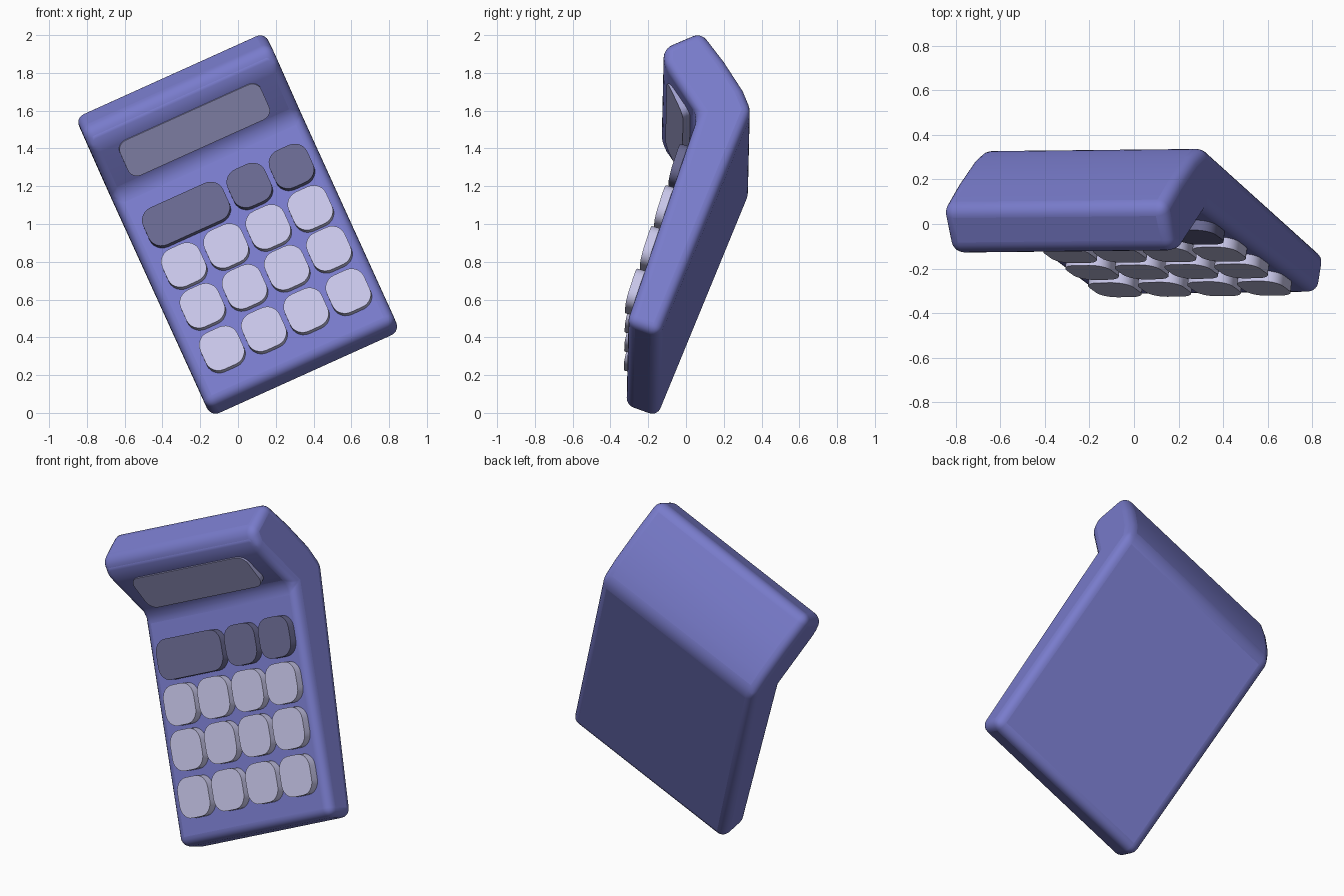
import bpy, bmesh
from math import radians, sin, cos, pi
from mathutils import Matrix

if "Cube" in bpy.data.objects:
    bpy.data.objects.remove(bpy.data.objects["Cube"])

# whole model leans sideways about the y axis
LEAN = (Matrix.Translation((0, 0, 1.0)) @ Matrix.Rotation(radians(0.6), 4, 'Z')
        @ Matrix.Rotation(radians(-24.3), 4, 'Y'))


def material(name, rgb):
    m = bpy.data.materials.new(name)
    m.diffuse_color = (*rgb, 1)
    m.use_nodes = True
    m.node_tree.nodes["Principled BSDF"].inputs["Base Color"].default_value = m.diffuse_color
    return m


BODY = material("body_violet", (0.19, 0.20, 0.60))
PALE = material("pale_key", (0.58, 0.57, 0.82))
DARK = material("dark_key", (0.14, 0.14, 0.28))
GLASS = material("screen_grey", (0.35, 0.35, 0.62))


def prism(name, outline, depth_vec, matrix, mat, bevel, segments):
    """Extrude a closed outline, place it and round its edges."""
    bm = bmesh.new()
    face = bm.faces.new([bm.verts.new(p) for p in outline])
    ext = bmesh.ops.extrude_face_region(bm, geom=[face])
    verts = [g for g in ext['geom'] if isinstance(g, bmesh.types.BMVert)]
    bmesh.ops.translate(bm, verts=verts, vec=depth_vec)
    bmesh.ops.recalc_face_normals(bm, faces=bm.faces)
    me = bpy.data.meshes.new(name)
    bm.to_mesh(me)
    bm.free()
    me.materials.append(mat)
    ob = bpy.data.objects.new(name, me)
    bpy.context.collection.objects.link(ob)
    ob.matrix_world = matrix
    if bevel:
        mod = ob.modifiers.new("round", 'BEVEL')
        mod.width, mod.segments = bevel, segments
        mod.limit_method = 'ANGLE'
        mod.angle_limit = radians(20)
    bpy.ops.object.select_all(action='DESELECT')
    ob.select_set(True)
    bpy.context.view_layer.objects.active = ob
    bpy.ops.object.shade_smooth_by_angle(angle=radians(40))
    return ob


def rounded_rect(w, h, r, n=6):
    pts = []
    for k, (sx, sz) in enumerate([(1, 1), (-1, 1), (-1, -1), (1, -1)]):
        for i in range(n + 1):
            a = (k + i / n) * pi / 2
            pts.append((sx * (w / 2 - r) + r * cos(a), 0, sz * (h / 2 - r) + r * sin(a)))
    return pts


def slab(name, u, y, v, w, h, r, tilt, depth, mat):
    """Rounded plate whose front face is centred on (u, y, v)."""
    m = LEAN @ Matrix.Translation((u, y, v)) @ Matrix.Rotation(radians(tilt), 4, 'X')
    return prism(name, rounded_rect(w, h, r), (0, depth, 0), m, mat, 0, 1)


# bent body: side profile (depth, height) extruded across the width
W = 1.10
profile = [(-0.325, -0.815), (0.06, 0.40), (-0.12, 0.69), (-0.12, 0.79),
           (0.08, 0.882), (0.20, 0.71), (0.30, 0.54), (0.345, 0.42), (-0.15, -0.885)]
prism("calculator_body", [(-W / 2 - 0.003, y, z) for y, z in profile], (W, 0, 0),
      LEAN, BODY, 0.055, 5)

# screen plate on the tilted head
slab("screen", -0.005, -0.06, 0.548, 0.82, 0.22, 0.055, 23, 0.08, GLASS)


def panel_y(v):
    return -0.325 + (v + 0.80) * 0.385 / 1.20


def key(name, u, v, w, mat):
    slab(name, u, panel_y(v) - 0.047, v, w, 0.225, 0.075, -17, 0.085, mat)


# number keys: three rows of four
cols = [-0.352, -0.107, 0.138, 0.383]
for r, v in enumerate([-0.562, -0.315, -0.078]):
    for c, u in enumerate(cols):
        key(f"number_key_{r}_{c}", u, v, 0.218, PALE)

# dark function keys: one double width, two single
key("wide_function_key", (cols[0] + cols[1]) / 2, 0.163, 0.465, DARK)
for c in (2, 3):
    key(f"function_key_{c}", cols[c], 0.163, 0.218, DARK)
